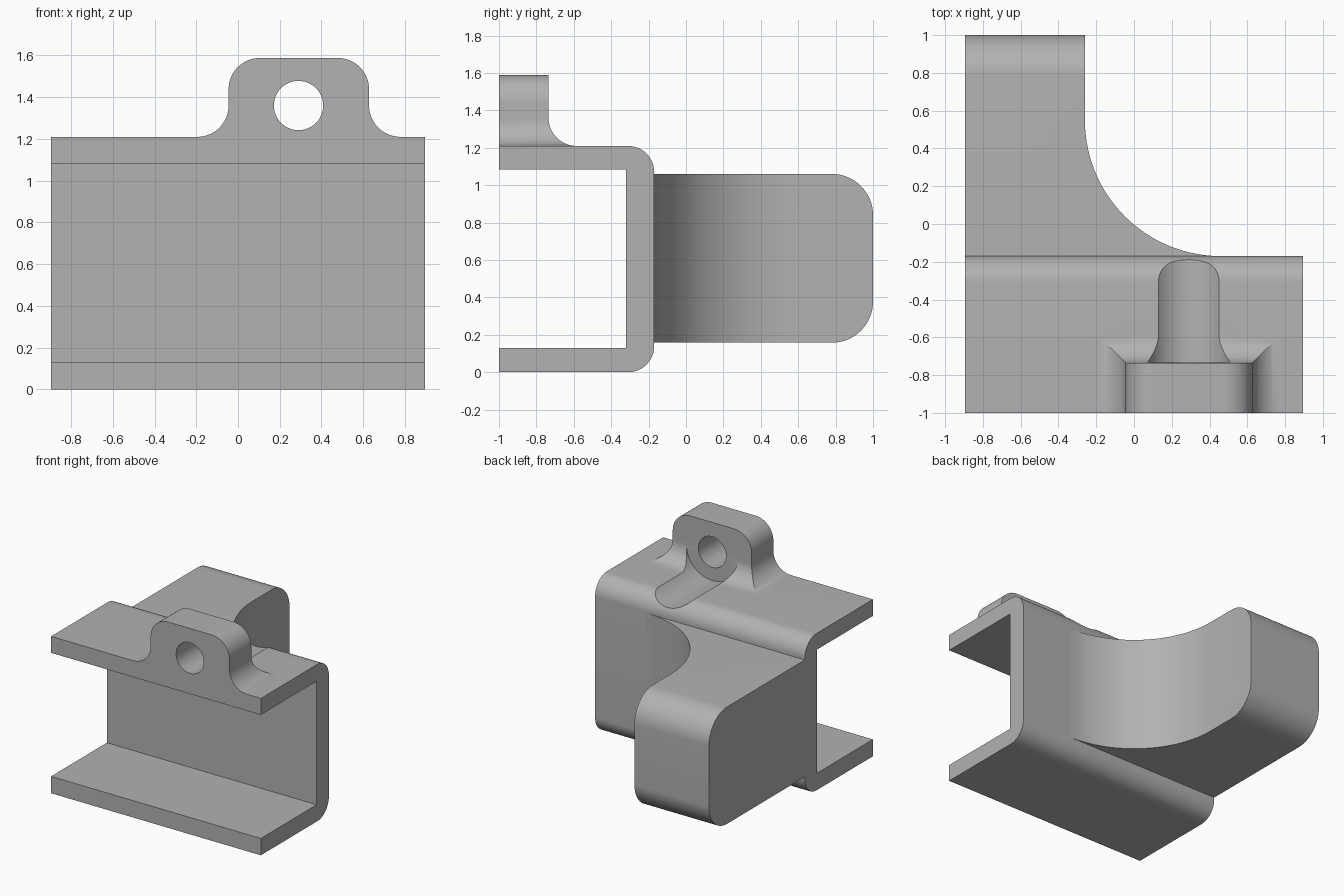
import bpy, bmesh
from math import cos, sin, pi, sqrt, radians
from mathutils import Vector

cube = bpy.data.objects.get("Cube")
if cube:
    bpy.data.objects.remove(cube, do_unlink=True)

grey = bpy.data.materials.new("plain grey")
grey.use_nodes = True
colour = (0.445, 0.445, 0.445, 1)
grey.diffuse_color = colour
grey.node_tree.nodes["Principled BSDF"].inputs["Base Color"].default_value = colour


def finish(name, bm):
    bmesh.ops.recalc_face_normals(bm, faces=bm.faces[:])
    mesh = bpy.data.meshes.new(name)
    bm.to_mesh(mesh)
    bm.free()
    mesh.materials.append(grey)
    obj = bpy.data.objects.new(name, mesh)
    bpy.context.collection.objects.link(obj)
    return obj


def loft(rings):
    """Skin a stack of matching closed rings and cap both ends."""
    bm = bmesh.new()
    rows = [[bm.verts.new(p) for p in ring] for ring in rings]
    n = len(rows[0])
    for a, b in zip(rows, rows[1:]):
        for i in range(n):
            j = (i + 1) % n
            bm.faces.new((a[i], a[j], b[j], b[i]))
    bm.faces.new(rows[0])
    bm.faces.new(rows[-1])
    return bm


def arc(cx, cy, r, start, end, n=16):
    angles = [radians(start + (end - start) * i / n) for i in range(n + 1)]
    return [(cx + r * cos(a), cy + r * sin(a)) for a in angles]


def cut(obj, cutter):
    mod = obj.modifiers.new("cut", "BOOLEAN")
    mod.operation = "DIFFERENCE"
    mod.solver = "EXACT"
    mod.object = cutter
    bpy.context.view_layer.objects.active = obj
    bpy.ops.object.modifier_apply(modifier=mod.name)


def rod(name, r, y0, y1):
    circle = arc(HOLE_X, HOLE_Z, r, 0, 360, 64)[:-1]
    obj = finish(name, loft([[(x, y, z) for x, z in circle] for y in (y0, y1)]))
    obj.hide_render = True
    return obj


HALF, TOP, BACK = 0.895, 1.21, -0.17
HOLE_X, HOLE_Z = 0.29, 1.36
LUG_BACK = -0.735

# C-shaped channel, open at the front, rounded outer bends
BEND = 0.14
profile = [(-1, 0)]
profile += arc(BACK - BEND, BEND, BEND, -90, 0)
profile += arc(BACK - BEND, TOP - BEND, BEND, 0, 90)
profile += [(-1, TOP), (-1, 1.083), (-0.32, 1.083), (-0.32, 0.13), (-1, 0.13)]
channel = finish("channel", loft([[(x, y, z) for y, z in profile] for x in (-HALF, HALF)]))

# Rear arm with a wide concave sweep and rounded end
SWEEP = 0.72
plan = [(-HALF, BACK - 0.03), (-0.26 + SWEEP, BACK - 0.03)]
plan += arc(-0.26 + SWEEP, BACK + SWEEP, SWEEP, 270, 180, 32)
plan += [(-0.26, 1), (-HALF, 1)]
bm = loft([[(x, y, z) for x, y in plan] for z in (0.158, 1.06)])
end_edges = [e for e in bm.edges
             if all(v.co.y > 0.99 for v in e.verts)
             and abs(e.verts[0].co.z - e.verts[1].co.z) < 0.01]
bmesh.ops.bevel(bm, geom=end_edges, offset=0.22, segments=16, profile=0.5, affect="EDGES")
arm = finish("rear_arm", bm)

# Lug: mitred fillets at its foot, rounded upper corners
R = 0.15
LUG_TOP = 1.588
steps = [(TOP - 0.01, R, R)]
for i in range(17):
    a = pi / 2 * i / 16
    d = R * (1 - sin(a))
    steps.append((TOP + R * (1 - cos(a)), d, d))
for i in range(17):
    a = pi / 2 * i / 16
    steps.append((LUG_TOP - R + R * sin(a), -R * (1 - cos(a)), 0))
rings = []
for z, dx, dy in steps:
    x0, x1, y1 = -0.045 - dx, 0.628 + dx, LUG_BACK + dy
    rings.append([(x0, -1, z), (x1, -1, z), (x1, y1, z), (x0, y1, z)])
lug = finish("lug", loft(rings))

# Bolt hole through the lug and clearance groove behind it
hole = rod("hole_cutter", 0.118, -1.2, -0.3)
groove = rod("groove_cutter", 0.22, LUG_BACK + 0.001, 0.2)
cut(lug, hole)
cut(lug, groove)
cut(channel, groove)
for cutter in (hole, groove):
    bpy.data.objects.remove(cutter, do_unlink=True)

# Smooth the curved faces, keep edges crisp
bpy.ops.object.select_all(action="DESELECT")
for obj in (channel, arm, lug):
    obj.select_set(True)
bpy.context.view_layer.objects.active = channel
bpy.ops.object.shade_smooth_by_angle(angle=radians(25))
